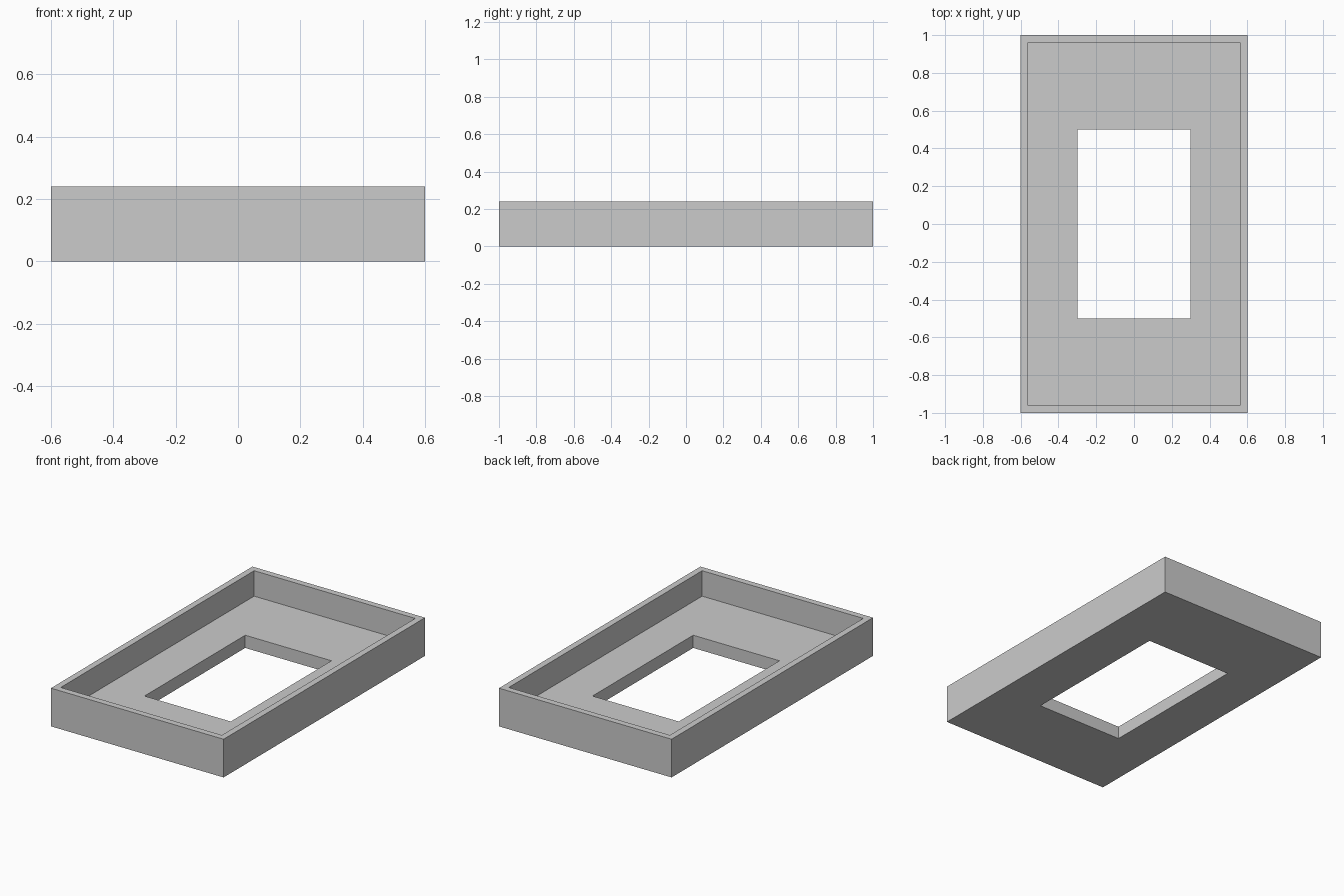
import bpy
import bmesh

if "Cube" in bpy.data.objects:
    bpy.data.objects.remove(bpy.data.objects["Cube"])

HEIGHT, FLOOR = 0.24, 0.08

# Wall and floor cross-section: (half width, half length, z) swept round the rectangle
PROFILE = [
    (0.60, 1.00, 0.0),      # outer bottom edge
    (0.60, 1.00, HEIGHT),   # outer rim
    (0.56, 0.96, HEIGHT),   # inner rim
    (0.56, 0.96, FLOOR),    # foot of the inner wall
    (0.30, 0.50, FLOOR),    # opening, top edge
    (0.30, 0.50, 0.0),      # opening, bottom edge
]
CORNERS = [(-1, -1), (1, -1), (1, 1), (-1, 1)]


def rectangular_sweep(name, profile):
    bm = bmesh.new()
    rings = [[bm.verts.new((sx * hx, sy * hy, z)) for sx, sy in CORNERS]
             for hx, hy, z in profile]
    for i, ring in enumerate(rings):
        following = rings[(i + 1) % len(rings)]
        for j in range(4):
            k = (j + 1) % 4
            bm.faces.new((ring[j], ring[k], following[k], following[j]))
    bmesh.ops.recalc_face_normals(bm, faces=bm.faces)
    mesh = bpy.data.meshes.new(name)
    bm.to_mesh(mesh)
    bm.free()
    obj = bpy.data.objects.new(name, mesh)
    bpy.context.collection.objects.link(obj)
    return obj


# Shallow open tray with a rectangular opening through its floor
rectangular_sweep("open_tray_frame", PROFILE)
